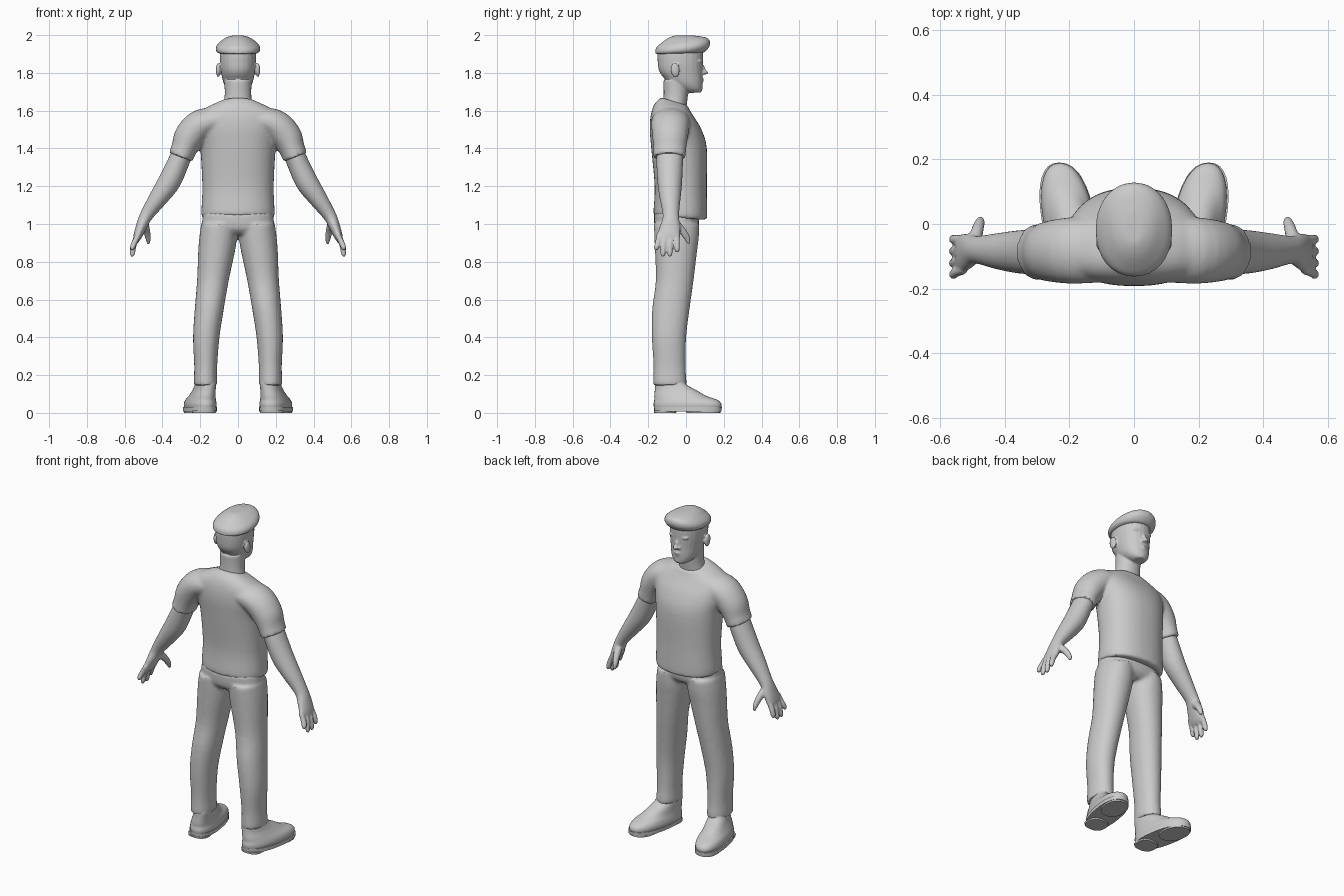
import bpy, bmesh, math
from mathutils import Vector, Matrix

grey = bpy.data.materials.new("plain_grey")
grey.diffuse_color = (0.6, 0.6, 0.6, 1)


def spline(rings, steps):
    """Catmull-Rom interpolation of ring tuples"""
    out = []
    for i in range(len(rings) - 1):
        p = [Vector(rings[max(0, min(len(rings) - 1, i + k))]) for k in (-1, 0, 1, 2)]
        for s in range(steps):
            t = s / steps
            out.append(0.5 * (2 * p[1] + (p[2] - p[0]) * t
                              + (2 * p[0] - 5 * p[1] + 4 * p[2] - p[3]) * t * t
                              + (3 * p[1] - p[0] - 3 * p[2] + p[3]) * t ** 3))
    return out + [Vector(rings[-1])]


def loft(bm, rings, sides=(1,), along=False, power=1.0, n=24, steps=4, shear=0.0):
    """Rings are (x, y, z, rx, ry, slope); 'along' turns rings square to the path"""
    full = [tuple(r) + (0,) * (6 - len(r)) for r in rings]
    pts = spline(full, steps)
    for side in sides:
        loops = []
        for i, r in enumerate(pts):
            c = Vector(r[:3])
            u, v = Vector((1, 0, 0)), Vector((0, 1, 0))
            if along:
                t = Vector(pts[min(i + 1, len(pts) - 1)][:3]) - Vector(pts[max(i - 1, 0)][:3])
                t.normalize()
                u = v.cross(t).normalized()
                v = t.cross(u)
            loop = []
            for k in range(n):
                a = math.tau * k / n
                ca, sa = math.cos(a), math.sin(a)
                dx = math.copysign(abs(ca) ** power, ca) * r[3]
                dy = math.copysign(abs(sa) ** power, sa) * r[4]
                p = c + u * dx + v * dy
                p.z += r[5] * dy
                p.x += shear * dy
                loop.append(bm.verts.new((p.x * side, p.y, p.z)))
            loops.append(loop)
        for a, b in zip(loops, loops[1:]):
            for k in range(n):
                bm.faces.new((a[k], a[(k + 1) % n], b[(k + 1) % n], b[k]))
        bm.faces.new(loops[0][::-1])
        bm.faces.new(loops[-1])


def blob(bm, centre, size, sides=(1,), tilt=0.0):
    """Ellipsoid, tilted about x"""
    for s in sides:
        m = (Matrix.Translation((centre[0] * s, centre[1], centre[2]))
             @ Matrix.Rotation(tilt, 4, 'X') @ Matrix.Diagonal((*size, 1)))
        bmesh.ops.create_uvsphere(bm, u_segments=16, v_segments=10, radius=1, matrix=m)


def finish(name, bm, voxel=0.0, smooth=2, angle=40):
    bmesh.ops.recalc_face_normals(bm, faces=bm.faces)
    me = bpy.data.meshes.new(name)
    bm.to_mesh(me)
    bm.free()
    me.materials.append(grey)
    ob = bpy.data.objects.new(name, me)
    bpy.context.collection.objects.link(ob)
    bpy.context.view_layer.objects.active = ob
    ob.select_set(True)
    if voxel:  # fuse overlapping volumes into one skin
        mod = ob.modifiers.new("fuse", 'REMESH')
        mod.mode, mod.voxel_size = 'VOXEL', voxel
        bpy.ops.object.modifier_apply(modifier="fuse")
        mod = ob.modifiers.new("relax", 'SMOOTH')
        mod.iterations, mod.factor = smooth, 0.5
        bpy.ops.object.modifier_apply(modifier="relax")
    bpy.ops.object.shade_smooth_by_angle(angle=math.radians(angle))
    ob.select_set(False)
    return ob


BOTH = (1, -1)

# shirt: torso plus two sleeves
bm = bmesh.new()
loft(bm, [(0, -.03, 1.032, .187, .138, -.08), (0, -.03, 1.06, .194, .142, -.05),
          (0, -.028, 1.2, .189, .138), (0, -.037, 1.4, .2, .147), (0, -.055, 1.5, .22, .137),
          (0, -.075, 1.575, .225, .112), (0, -.077, 1.622, .155, .092, -.1),
          (0, -.06, 1.648, .085, .074, -.3)], power=.88, n=40)
loft(bm, [(.08, -.08, 1.555, .06, .1), (.19, -.082, 1.53, .08, .103), (.255, -.084, 1.465, .082, .095),
          (.285, -.086, 1.4, .069, .087), (.304, -.087, 1.353, .066, .086)], BOTH, along=True, n=28)
finish("shirt", bm, .01, 4)

# trousers: hips plus two legs
bm = bmesh.new()
loft(bm, [(0, -.05, .945, .16, .085), (0, -.05, .98, .19, .115), (0, -.05, 1.06, .185, .12)], power=.85, n=32)
loft(bm, [(.172, -.085, .145, .059, .086), (.172, -.085, .165, .062, .088), (.171, -.087, .25, .061, .085),
          (.168, -.09, .4, .07, .091), (.152, -.08, .55, .077, .099), (.133, -.06, .7, .084, .1),
          (.114, -.053, .85, .097, .111), (.105, -.05, .93, .1, .118), (.1, -.05, 1.0, .095, .12)],
     BOTH, power=.95)
finish("trousers", bm, .01, 3)

# shoes: upper, sole and heel
bm = bmesh.new()
loft(bm, [(.2, .008, .02, .076, .176), (.2, .008, .045, .08, .18), (.198, .0, .068, .075, .168),
          (.19, -.03, .09, .066, .138), (.18, -.055, .12, .058, .11), (.172, -.08, .15, .054, .083),
          (.17, -.085, .18, .05, .075)], BOTH, power=.88, shear=.16, n=32)
finish("shoes", bm)
bm = bmesh.new()
loft(bm, [(.202, .01, .008, .083, .178), (.202, .01, .03, .083, .18)], BOTH, power=.85, shear=.16, n=32, steps=1)
loft(bm, [(.18, -.11, 0, .062, .058), (.18, -.11, .012, .064, .06)], BOTH, power=.8, steps=1)
loft(bm, [(.217, .092, 0, .068, .09), (.217, .092, .012, .07, .092)], BOTH, power=.88, shear=.1, steps=1)
finish("soles", bm)

# arms with palm, fingers and thumb
bm = bmesh.new()
loft(bm, [(.265, -.085, 1.44, .055, .07), (.303, -.086, 1.355, .056, .071), (.36, -.086, 1.23, .06, .066),
          (.42, -.084, 1.14, .05, .056), (.485, -.08, 1.045, .035, .043), (.512, -.084, .985, .029, .054),
          (.533, -.092, .93, .022, .06), (.54, -.094, .905, .012, .045)], BOTH, along=True)
for y0, y1, tip in ((-.14, -.157, .86), (-.11, -.122, .828), (-.08, -.085, .828), (-.049, -.047, .85)):
    loft(bm, [(.525, y0, .95, .015, .015), (.549, (y0 + y1) / 2, .9, .0155, .0155),
              (.559, y1, tip + .015, .0135, .0135), (.559, y1, tip, .007, .007)],
         BOTH, along=True, n=12, steps=3)
loft(bm, [(.495, -.06, 1.005, .022, .025), (.484, -.02, .965, .019, .02), (.476, .006, .925, .015, .016),
          (.474, .016, .895, .007, .008)], BOTH, along=True, n=12)
finish("arms_and_hands", bm, .006, 3)

# head: neck, skull, jaw and facial features
bm = bmesh.new()
loft(bm, [(0, -.065, 1.6, .085, .065), (0, -.055, 1.67, .071, .064), (0, -.05, 1.76, .072, .07)], power=.95)
loft(bm, [(0, .045, 1.695, .032, .035, .05), (0, .025, 1.712, .056, .06), (0, .0, 1.745, .076, .088),
          (0, -.025, 1.8, .089, .113), (0, -.03, 1.86, .096, .12), (0, -.03, 1.92, .094, .118),
          (0, -.03, 1.96, .07, .09)], power=.93)
blob(bm, (0, .088, 1.822), (.011, .014, .035), tilt=.4)           # nose bridge
blob(bm, (0, .1, 1.802), (.014, .018, .011))                      # nose tip
blob(bm, (.014, .09, 1.799), (.009, .012, .008), BOTH)            # nostrils
blob(bm, (.036, .071, 1.862), (.03, .015, .008), BOTH)            # brows
blob(bm, (.036, .067, 1.842), (.014, .012, .008), BOTH)           # eyes
blob(bm, (0, .08, 1.765), (.026, .015, .006))                     # upper lip
blob(bm, (0, .078, 1.753), (.022, .015, .006))                    # lower lip
blob(bm, (0, .068, 1.715), (.028, .02, .018))                     # chin
blob(bm, (.105, -.058, 1.815), (.012, .024, .038), BOTH, .15)     # ears
finish("head", bm, .0055, 2)

# flat cap: soft crown and peak
bm = bmesh.new()
loft(bm, [(0, -.03, 1.903, .096, .122, .03), (0, -.028, 1.909, .112, .134, .05),
          (0, -.018, 1.93, .119, .144, .09), (0, -.015, 1.952, .108, .142, .12),
          (0, -.008, 1.972, .085, .122, .1), (0, -.006, 1.988, .06, .09, .05), (0, -.01, 1.998, .03, .05)],
     power=.93, n=32)
blob(bm, (0, .07, 1.952), (.075, .06, .026), tilt=.1)             # peak
finish("flat_cap", bm, .008, 3)
